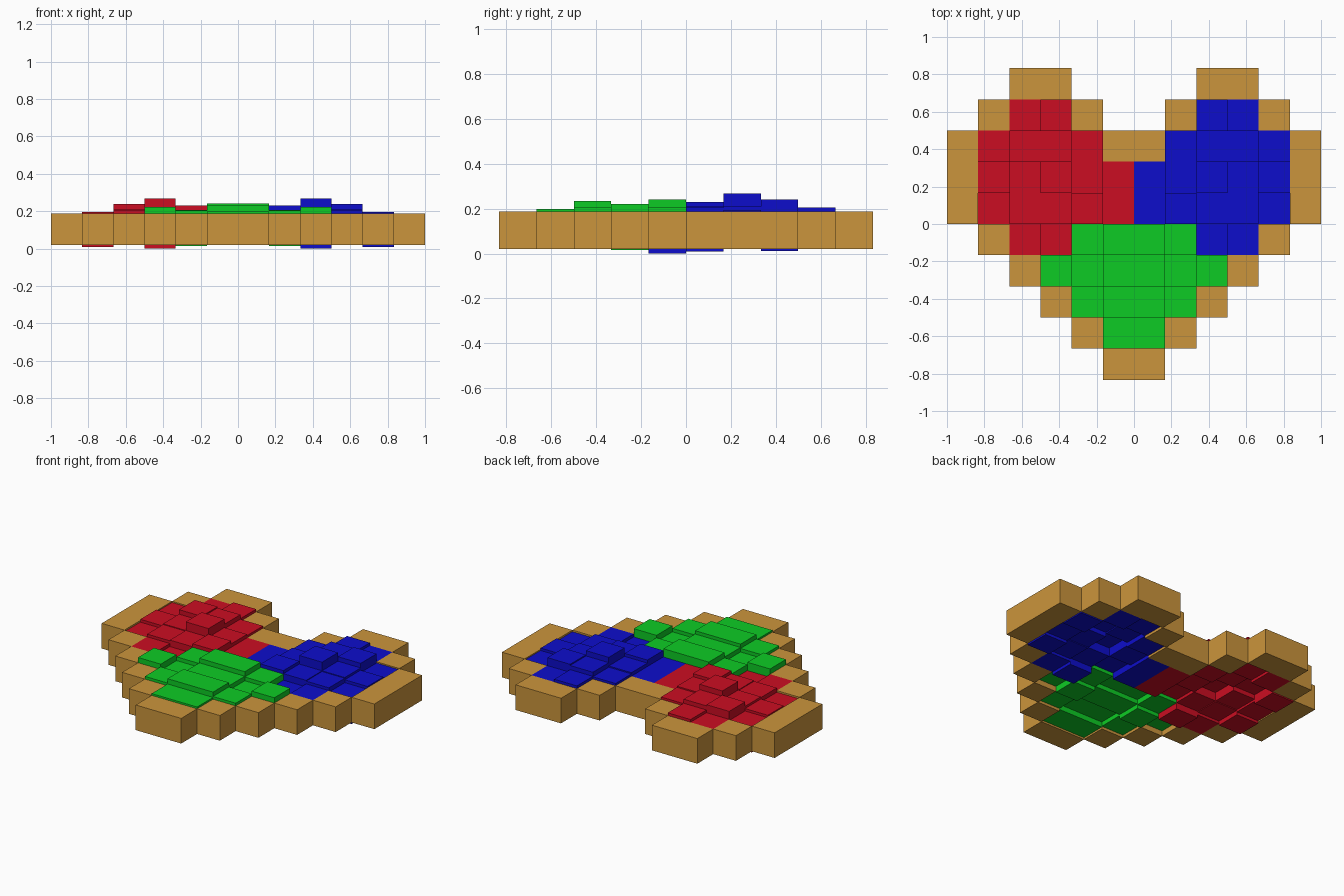
import bpy
import bmesh
from mathutils import Matrix, Vector

default_cube = bpy.data.objects.get("Cube")
if default_cube:
    bpy.data.objects.remove(default_cube, do_unlink=True)

CELL = 1 / 6      # edge length of one block
BASE = 0.02       # underside of the border


def make_material(name, colour):
    material = bpy.data.materials.new(name)
    material.use_nodes = True
    material.diffuse_color = (*colour, 1)
    shader = material.node_tree.nodes["Principled BSDF"]
    shader.inputs["Base Color"].default_value = (*colour, 1)
    return material


def add_block(bm, column, row, wide=1, deep=1, rise=0.0):
    """One block, counted in cells from the left and from the back."""
    size = Vector((wide, deep, 1)) * CELL
    centre = Vector((-1 + (column + wide / 2) * CELL,
                     (5 - row - deep / 2) * CELL,
                     BASE + CELL / 2 + rise))
    matrix = Matrix.Translation(centre) @ Matrix.Diagonal((*size, 1))
    bmesh.ops.create_cube(bm, size=1, matrix=matrix)


def finish(bm, name, material):
    mesh = bpy.data.meshes.new(name)
    bm.to_mesh(mesh)
    bm.free()
    mesh.materials.append(material)
    part = bpy.data.objects.new(name, mesh)
    bpy.context.collection.objects.link(part)


def build(name, material, blocks, mirrored_only=False, both=False):
    bm = bmesh.new()
    for column, row, wide, deep, rise in blocks:
        opposite = 12 - column - wide
        if not mirrored_only:
            add_block(bm, column, row, wide, deep, rise)
        if mirrored_only or (both and opposite != column):
            add_block(bm, opposite, row, wide, deep, rise)
    finish(bm, name, material)


tan = make_material("tan", (0.60, 0.30, 0.045))
red = make_material("red", (0.60, 0.004, 0.016))
blue = make_material("blue", (0.004, 0.004, 0.60))
green = make_material("green", (0.004, 0.60, 0.018))

# Stepped heart border
border = [(0, 2, 1, 3, 0), (1, 1, 1, 1, 0), (2, 0, 2, 1, 0), (4, 1, 1, 1, 0),
          (5, 2, 2, 1, 0), (1, 5, 1, 1, 0), (2, 6, 1, 1, 0), (3, 7, 1, 1, 0),
          (4, 8, 1, 1, 0), (5, 9, 2, 1, 0)]
build("heart_border", tan, border, both=True)

# Upper lobes: first column, then the rise of each block along the row
lobe_rows = {
    1: (2, [0.0, 0.018]),
    2: (1, [-0.008, 0.053, 0.045, 0.015]),
    3: (1, [0.008, 0.023, 0.08, 0.023, 0.0]),
    4: (1, [-0.011, 0.018, 0.023, 0.043, 0.0]),
    5: (2, [0.0, -0.02]),
}
lobe = [(first + i, row, 1, 1, rise)
        for row, (first, rises) in lobe_rows.items()
        for i, rise in enumerate(rises)]
build("right_lobe", red, lobe)
build("left_lobe", blue, lobe, mirrored_only=True)

# Lower point, with double-width blocks along the middle
point = [(5, 5, 2, 1, 0.055), (4, 5, 1, 1, 0.02),
         (5, 6, 2, 1, 0.025), (4, 6, 1, 1, -0.005), (3, 6, 1, 1, 0.035),
         (5, 7, 2, 1, 0.047), (4, 7, 1, 1, 0.018),
         (5, 8, 2, 1, 0.012)]
build("lower_point", green, point, both=True)
